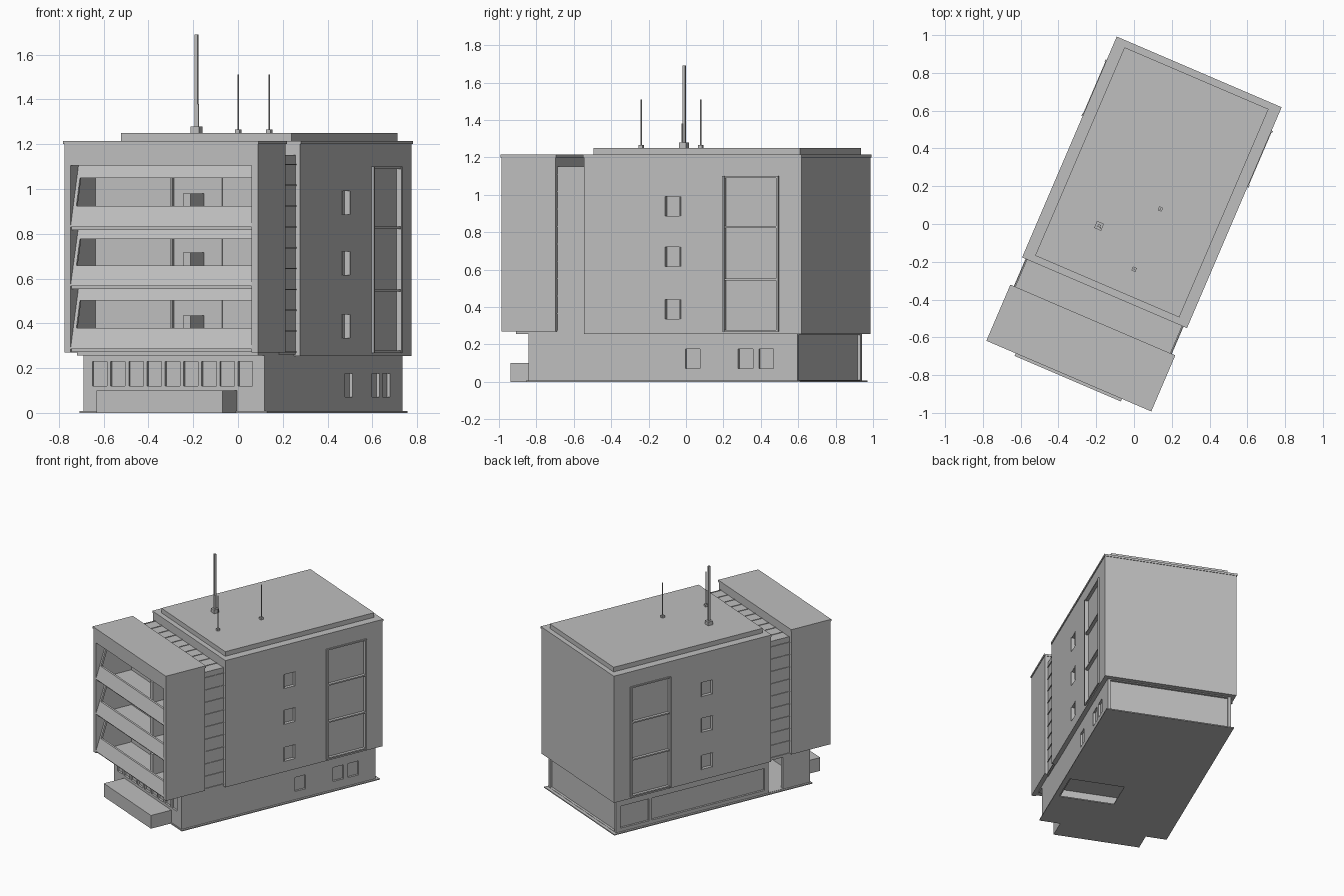
import bpy
import bmesh
from math import radians

if "Cube" in bpy.data.objects:
    bpy.data.objects.remove(bpy.data.objects["Cube"])

grey = bpy.data.materials.new("plain_grey")
grey.use_nodes = True
grey.diffuse_color = (0.52, 0.52, 0.52, 1)
grey.node_tree.nodes["Principled BSDF"].inputs["Base Color"].default_value = (0.52, 0.52, 0.52, 1)

parts = []
S = (-1, 1)


def prism(bm, profile, u0, u1):
    """Extrude a (v, z) outline across the width."""
    face = bm.faces.new([bm.verts.new((u0, v, z)) for v, z in profile])
    out = bmesh.ops.extrude_face_region(bm, geom=[face])
    for vert in out["geom"]:
        if isinstance(vert, bmesh.types.BMVert):
            vert.co.x = u1


def finish(name, bm):
    bmesh.ops.recalc_face_normals(bm, faces=bm.faces)
    mesh = bpy.data.meshes.new(name)
    bm.to_mesh(mesh)
    bm.free()
    mesh.materials.append(grey)
    obj = bpy.data.objects.new(name, mesh)
    bpy.context.collection.objects.link(obj)
    parts.append(obj)
    return obj


def boxes(name, *items):
    """One object from boxes given as u0, u1, v0, v1, z0, z1."""
    bm = bmesh.new()
    for u0, u1, v0, v1, z0, z1 in items:
        prism(bm, [(v0, z0), (v1, z0), (v1, z1), (v0, z1)], min(u0, u1), max(u0, u1))
    return finish(name, bm)


def cut(obj, *items):
    cutter = boxes("cutter", *items)
    cutter.hide_render = True
    mod = obj.modifiers.new("cut", "BOOLEAN")
    mod.operation, mod.solver, mod.object = "DIFFERENCE", "EXACT", cutter
    bpy.context.view_layer.objects.active = obj
    bpy.ops.object.modifier_apply(modifier=mod.name)
    parts.remove(cutter)
    bpy.data.objects.remove(cutter)


# Ground plate with a floor opening
plate = boxes("ground_plate", (-.455, .455, -.735, .86, 0, .008))
cut(plate, (.03, .42, -.38, -.13, -.1, .1))

# Hollow ground floor with windows, side entrance and back recess
base = boxes("ground_floor", (-.44, .44, -.727, .836, .006, .258))
cut(base, (-.41, .41, -.70, .80, -.1, .25))
openings = [(-.396 + i * .0885, -.325 + i * .0885, -.8, -.712, .12, .23) for i in range(9)]
openings += [(.425, .5, v, v + .086, .07, .175) for v in (.185, .492, .612)]
openings += [(-.5, -.425, -.36, .547, .035, .2), (-.5, -.425, .57, .80, .035, .2),
             (-.5, -.405, -.51, -.39, .01, .248), (-.42, .42, .818, .9, .01, .25)]
cut(base, *openings)
boxes("entrance_platform", (-.306, .306, -.891, -.72, 0, .1))

# Main block with recessed windows and tall framed bays on both sides
main = boxes("main_block", (-.47, .47, -.392, .872, .255, 1.202))
recess = []
for s in S:
    recess += [(s * .445, s * .6, .08, .168, z, z + .105) for z in (.335, .615, .885)]
    recess.append((s * .456, s * .6, .425, .735, .27, 1.095))
cut(main, *recess)
frames = []
for s in S:
    frames += [(s * .45, s * .482, v, v + .012, .268, 1.1) for v in (.417, .73)]
    frames += [(s * .45, s * .478, .425, .735, z, z + .01) for z in (.268, .542, .822, 1.09)]
boxes("bay_frames", *frames)
window_trim = []
for s in S:
    for z in (.335, .615, .885):
        window_trim += [(s * .46, s * .474, v, v + .005, z, z + .105) for v in (.077, .166)]
boxes("window_trim", *window_trim)
boxes("main_roof_edge", (-.475, .475, -.396, .876, 1.2, 1.215))
boxes("raised_roof", (-.415, .415, -.36, .84, 1.21, 1.25))

# Glazed link between the blocks
boxes("glazed_link", (-.447, .447, -.57, -.38, .26, 1.148))
bars = [(-.452, .452, -.56, -.39, .27 + i * .093, .275 + i * .093) for i in range(10)]
bars += [(-.447 + i * .0888, -.441 + i * .0888, -.56, -.39, 1.14, 1.152) for i in range(11)]
boxes("link_glazing_bars", *bars)

# Front block shell around the balconies
boxes("front_block_walls",
      (-.47, -.44, -.872, -.557, .27, 1.202), (.44, .47, -.872, -.557, .27, 1.202),
      (-.44, .44, -.586, -.557, .27, 1.202), (-.44, .44, -.872, -.586, 1.105, 1.202))
boxes("front_roof_edge", (-.475, .475, -.876, -.553, 1.2, 1.215))
boxes("front_block_underside", (-.44, .44, -.80, -.39, .256, .272))

# Three balconies with slanted, open parapet frames
for i, z0 in enumerate((.285, .567, .83)):
    z1 = (.557, .83, 1.105)[i]
    boxes(f"balcony_floor_{i + 1}", (-.44, .44, -.86, -.58, z0 - .014, z0))

    def point(f, back=0):
        return (-.872 + .09 * f + back, z0 + (z1 - z0) * f)

    bm = bmesh.new()
    for f0, f1, u0, u1 in ((0, .345, -.44, .44), (.8, 1, -.44, .44),
                           (.345, .8, -.44, -.425), (.345, .8, .425, .44)):
        prism(bm, [point(f0), point(f1), point(f1, .015), point(f0, .015)], u0, u1)
    finish(f"balcony_parapet_{i + 1}", bm)
    boxes(f"balcony_divider_{i + 1}", (.05, .087, -.74, -.58, z0, z0 + .15),
          (-.07, -.06, -.61, -.58, z0, z1), (.17, .175, -.59, -.58, z0, z1))

# Roof masts, placed in the block's own directions
for name, u, v, foot, r, top in (("tall_mast", -.166, -.082, .02, .007, 1.69),
                                 ("front_mast", .095, -.22, .011, .003, 1.51),
                                 ("side_mast", .097, .128, .011, .003, 1.51)):
    foot_top = 1.25 + foot * 1.4
    boxes(name, (u - foot, u + foot, v - foot, v + foot, 1.245, foot_top),
          (u - r, u + r, v - r, v + r, foot_top, top))
boxes("mast_stub", (-.158, -.152, -.092, -.086, 1.25, 1.38))

# Turn the whole building on its plot
for obj in parts:
    obj.rotation_euler.z = radians(-23.2)
